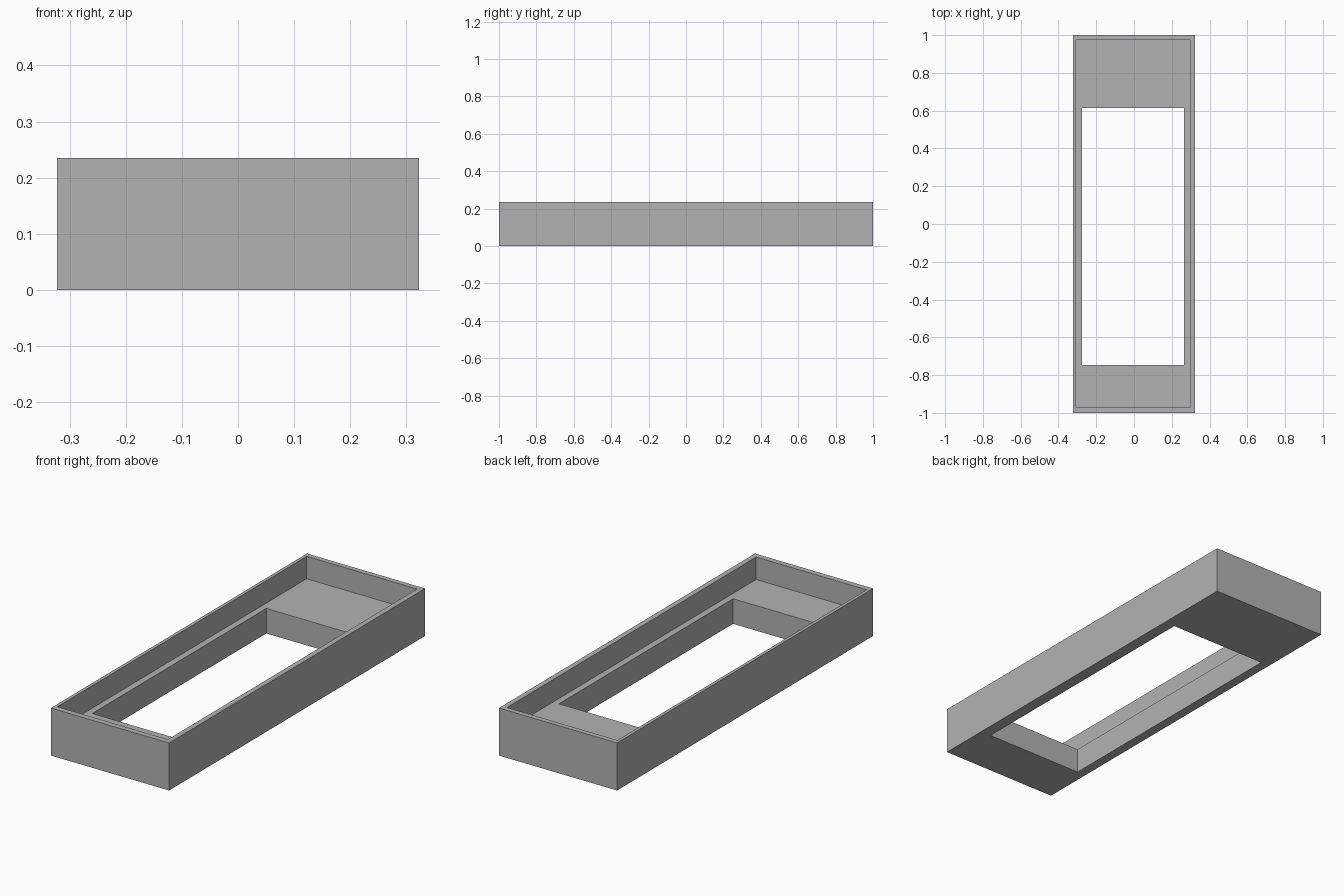
import bpy
import bmesh

cube = bpy.data.objects.get("Cube")
if cube:
    bpy.data.objects.remove(cube, do_unlink=True)

# Single grey material
grey = bpy.data.materials.new("plain grey")
grey.use_nodes = True
colour = (0.45, 0.45, 0.45, 1)
grey.diffuse_color = colour
grey.node_tree.nodes["Principled BSDF"].inputs["Base Color"].default_value = colour

HEIGHT, FLOOR = 0.235, 0.124

# Rectangles as x min, x max, y min, y max
outer = (-0.323, 0.323, -1, 1)
pocket = (-0.307, 0.297, -0.972, 0.975)
opening = (-0.275, 0.265, -0.746, 0.614)

# Closed section: outer wall, rim, pocket wall, ledge, opening wall, underside
section = [(outer, 0), (outer, HEIGHT), (pocket, HEIGHT),
           (pocket, FLOOR), (opening, FLOOR), (opening, 0)]


def ring(bm, rect, z):
    x0, x1, y0, y1 = rect
    return [bm.verts.new((x, y, z)) for x, y in ((x0, y0), (x1, y0), (x1, y1), (x0, y1))]


bm = bmesh.new()
rings = [ring(bm, rect, z) for rect, z in section]
for a, b in zip(rings, rings[1:] + rings[:1]):
    for i in range(4):
        j = (i + 1) % 4
        bm.faces.new((a[i], a[j], b[j], b[i]))
bmesh.ops.recalc_face_normals(bm, faces=bm.faces)

mesh = bpy.data.meshes.new("frame_tray")
bm.to_mesh(mesh)
bm.free()
mesh.materials.append(grey)
tray = bpy.data.objects.new("frame_tray", mesh)
bpy.context.collection.objects.link(tray)
